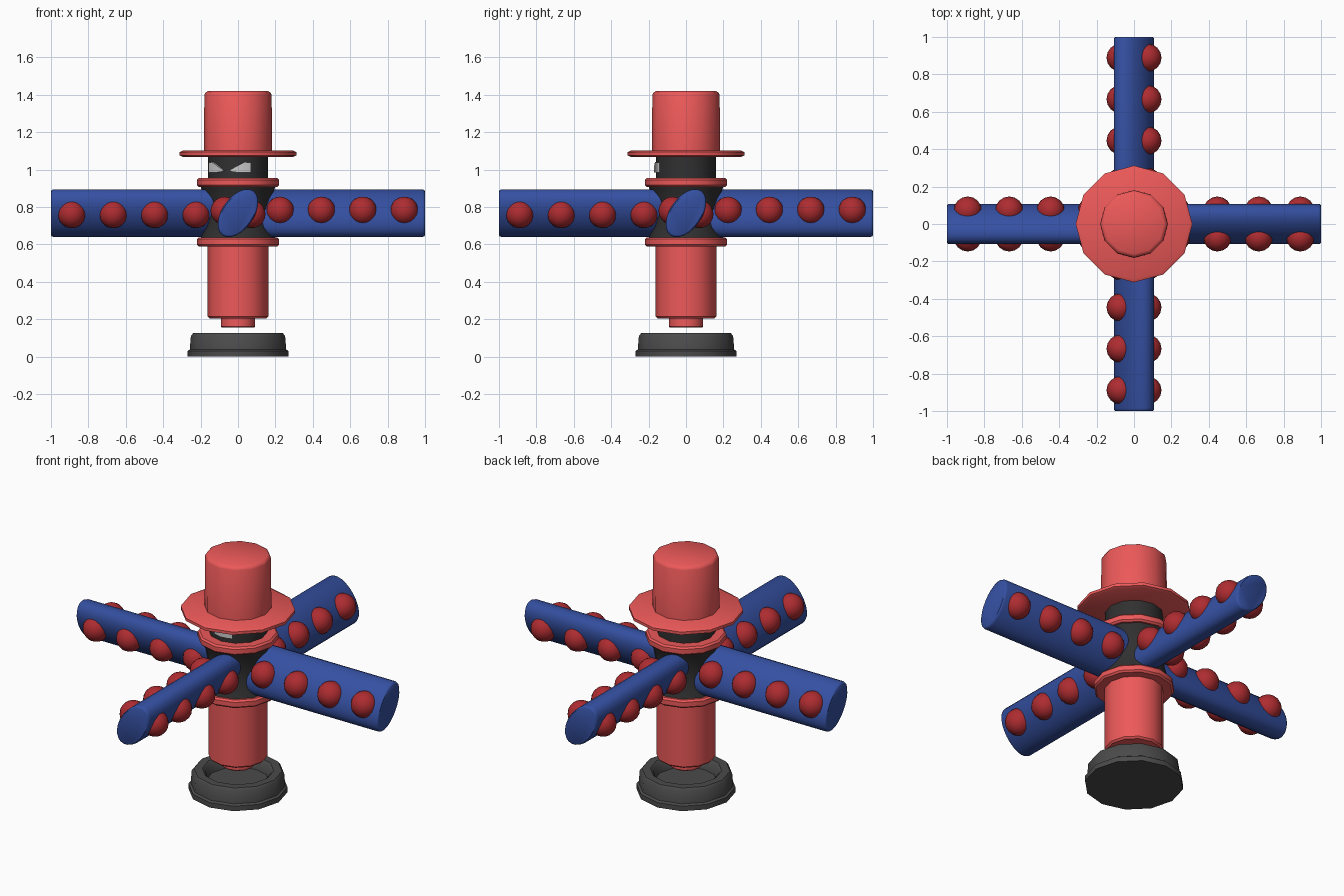
import bpy, bmesh
from math import sin, cos, pi, radians
from mathutils import Matrix, Vector

if "Cube" in bpy.data.objects:
    bpy.data.objects.remove(bpy.data.objects["Cube"])


def material(name, r, g, b):
    m = bpy.data.materials.new(name)
    m.diffuse_color = (r, g, b, 1)
    m.use_nodes = True
    m.node_tree.nodes["Principled BSDF"].inputs["Base Color"].default_value = m.diffuse_color
    return m


RED = material("red", 0.85, 0.1, 0.1)
DOT = material("dark_red", 0.42, 0.025, 0.03)
BLUE = material("blue", 0.035, 0.08, 0.36)
BLACK = material("black", 0.03, 0.03, 0.03)
GREY = material("dark_grey", 0.07, 0.07, 0.07)
PALE = material("pale_grey", 0.55, 0.55, 0.55)


def finish(bm, name, mat):
    bmesh.ops.recalc_face_normals(bm, faces=bm.faces)
    me = bpy.data.meshes.new(name)
    bm.to_mesh(me)
    bm.free()
    ob = bpy.data.objects.new(name, me)
    bpy.context.collection.objects.link(ob)
    me.materials.append(mat)
    bpy.ops.object.select_all(action='DESELECT')
    ob.select_set(True)
    bpy.context.view_layer.objects.active = ob
    bpy.ops.object.shade_smooth_by_angle(angle=radians(40))
    return ob


def turned(name, profile, mat, sides=12):
    """Closed turned solid from (radius, z) points, capped at both ends."""
    bm = bmesh.new()
    rings = [[bm.verts.new((r * cos(2 * pi * i / sides), r * sin(2 * pi * i / sides), z))
              for i in range(sides)] for r, z in profile]
    for a, b in zip(rings, rings[1:]):
        for i in range(sides):
            j = (i + 1) % sides
            bm.faces.new((a[i], a[j], b[j], b[i]))
    bm.faces.new(rings[0])
    bm.faces.new(rings[-1])
    return finish(bm, name, mat)


# Hollow base cup
turned("base_cup", [(0.27, 0), (0.27, 0.03), (0.258, 0.038), (0.252, 0.11), (0.24, 0.125),
                    (0.195, 0.125), (0.18, 0.112), (0.17, 0.06)], GREY)

# Central post
turned("lower_pin", [(0.085, 0.155), (0.092, 0.162), (0.092, 0.22)], RED)
turned("post", [(0.152, 0.205), (0.162, 0.215), (0.162, 0.6)], RED)

# Collars above and below the hub
for name, z in (("lower_collar", 0.59), ("upper_collar", 0.907)):
    turned(name, [(0.21, z), (0.22, z + 0.01), (0.22, z + 0.038), (0.21, z + 0.048)], RED)

# Waisted hub
turned("hub", [(0.17 + 0.032 * (t / 4) ** 2, 0.77 + 0.036 * t) for t in range(-4, 5)], BLACK)

# Head and hat
turned("head", [(0.16, 0.94), (0.16, 1.08)], BLACK)
turned("hat_brim", [(0.295, 1.068), (0.312, 1.076), (0.312, 1.093), (0.295, 1.102)], RED)
turned("hat_crown", [(0.182, 1.09), (0.18, 1.4), (0.174, 1.412), (0.16, 1.42)], RED)

# Slanted eyes wrapped on the head, which is turned slightly sideways
COLUMNS = [(7, 0.99, 0.998), (20, 0.985, 1.02), (34, 0.985, 1.04), (46, 0.985, 1.037)]
for name, side in (("left_eye", -1), ("right_eye", 1)):
    bm = bmesh.new()
    cols = []
    for deg, low, high in COLUMNS:
        a = radians(side * deg - 21.5)
        cols.append([bm.verts.new((r * sin(a), -r * cos(a), z))
                     for r, z in ((0.145, low), (0.17, low), (0.17, high), (0.145, high))])
    for a, b in zip(cols, cols[1:]):
        for i in range(4):
            bm.faces.new((a[i], a[(i + 1) % 4], b[(i + 1) % 4], b[i]))
    bm.faces.new(cols[0])
    bm.faces.new(cols[-1])
    finish(bm, name, PALE)

# Four tilted oval arms, each with two rows of round knobs
TILT = radians(35)
for k in range(4):
    turn = Matrix.Rotation(k * pi / 2, 4, 'Z')
    bm = bmesh.new()
    rings = []
    for x, s in ((0.1, 1), (0.985, 1), (0.996, 0.97), (1.0, 0.92)):
        ring = []
        for i in range(24):
            t = 2 * pi * i / 24
            u, v = 0.145 * s * cos(t), 0.085 * s * sin(t)
            p = Vector((x, u * sin(TILT) - v * cos(TILT), 0.767 + u * cos(TILT) + v * sin(TILT)))
            ring.append(bm.verts.new(turn @ p))
        rings.append(ring)
    for a, b in zip(rings, rings[1:]):
        for i in range(24):
            bm.faces.new((a[i], a[(i + 1) % 24], b[(i + 1) % 24], b[i]))
    bm.faces.new(rings[0])
    bm.faces.new(rings[-1])
    finish(bm, f"arm_{k + 1}", BLUE)

    bm = bmesh.new()
    for x in (0.225, 0.446, 0.667, 0.889):
        for s in (-1, 1):
            place = turn @ Matrix.Translation((x, 0.072 * s, 0.771 - 0.009 * s))
            bmesh.ops.create_uvsphere(bm, u_segments=16, v_segments=10, radius=0.075, matrix=place)
    finish(bm, f"arm_knobs_{k + 1}", DOT)
